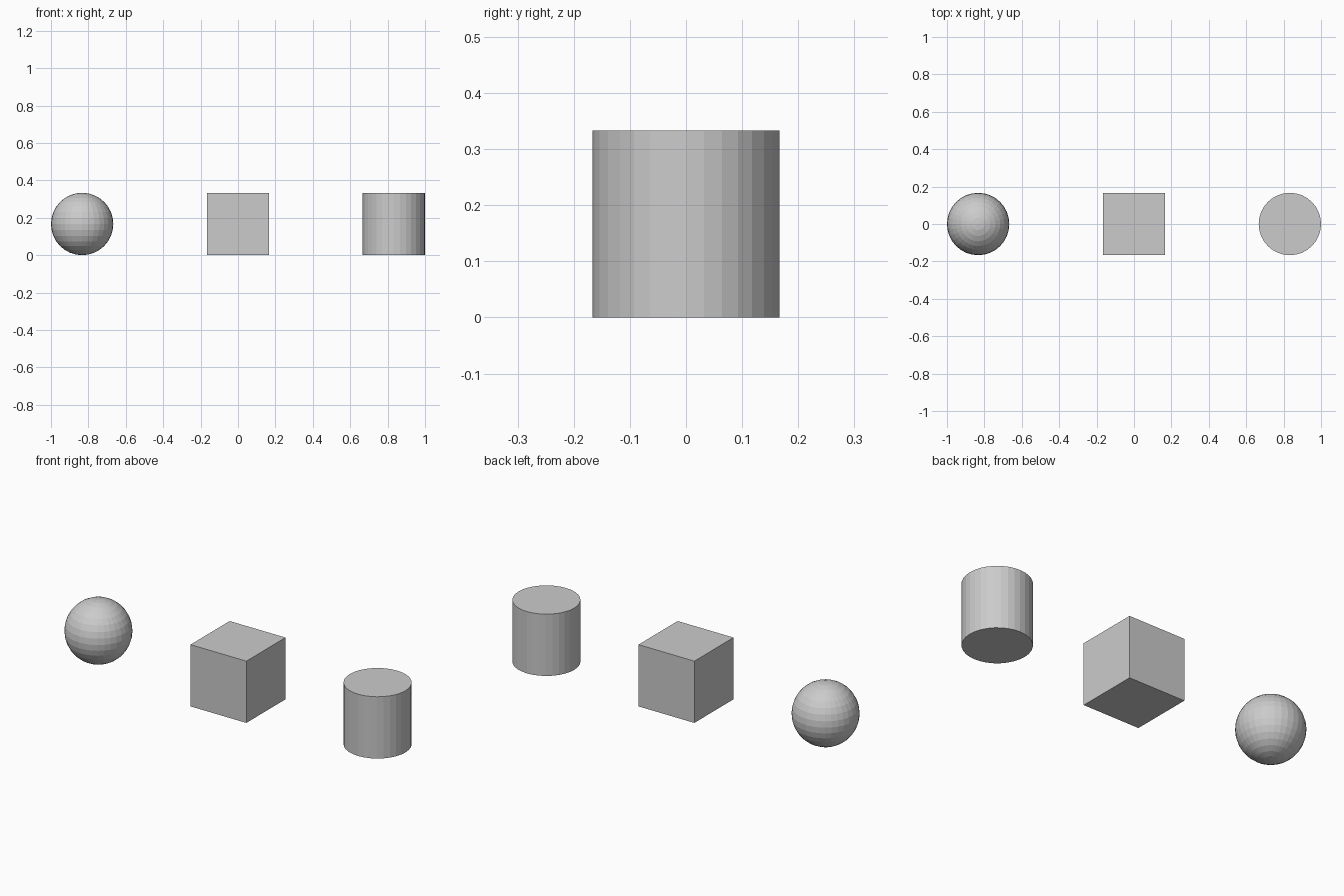
import bpy

if "Cube" in bpy.data.objects:
    bpy.data.objects.remove(bpy.data.objects["Cube"])

R = 1 / 6          # half size of every solid
X = 1 - R          # side offset

# Left: faceted ball
bpy.ops.mesh.primitive_uv_sphere_add(segments=32, ring_count=16, radius=R, location=(-X, 0, R))
bpy.context.object.name = "sphere"

# Middle: cube
bpy.ops.mesh.primitive_cube_add(size=2 * R, location=(0, 0, R))
bpy.context.object.name = "cube"

# Right: faceted cylinder
bpy.ops.mesh.primitive_cylinder_add(vertices=32, radius=R, depth=2 * R, location=(X, 0, R))
bpy.context.object.name = "cylinder"
